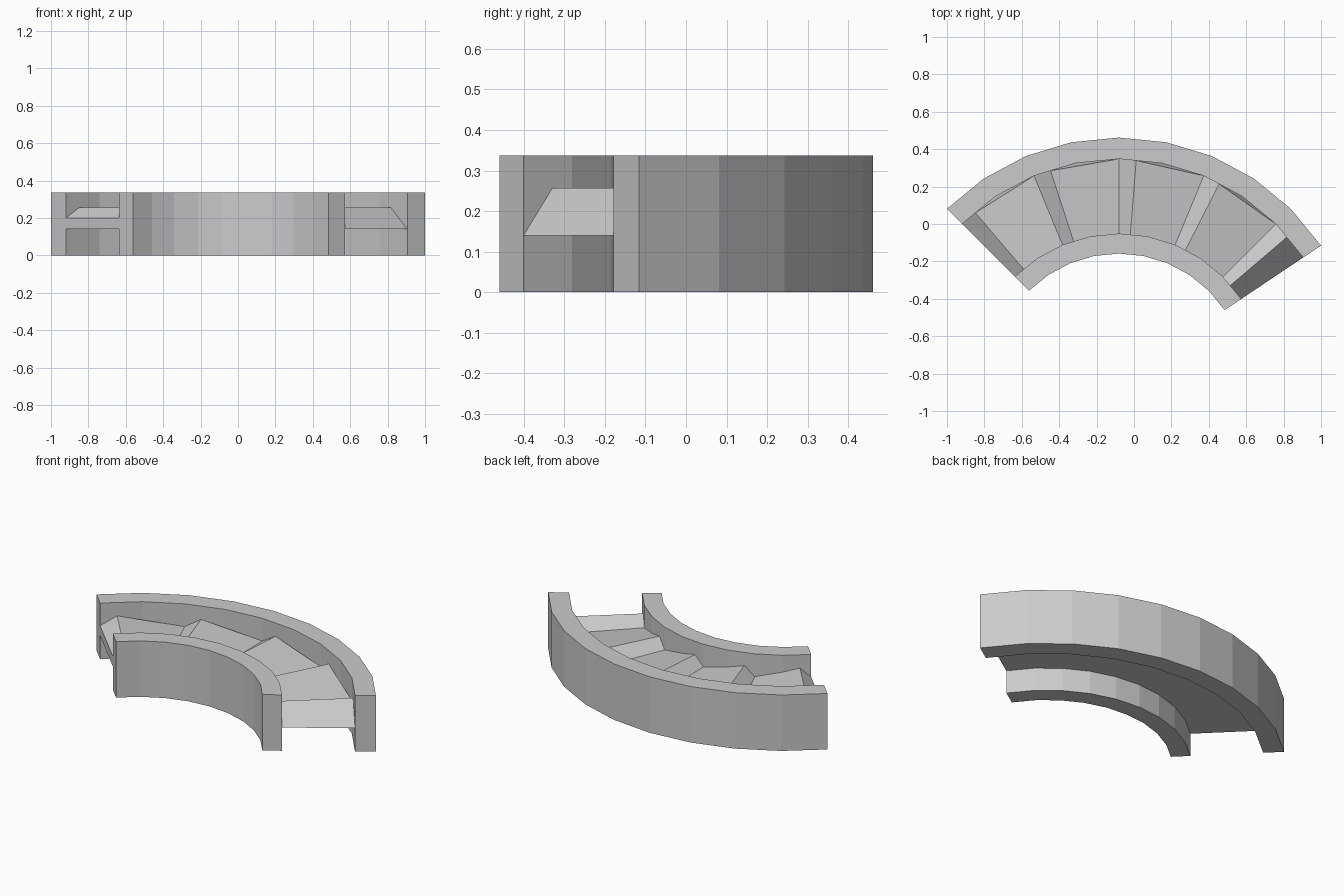
import bpy, bmesh, math

if "Cube" in bpy.data.objects:
    bpy.data.objects.remove(bpy.data.objects["Cube"])

CX, CY = -0.081, -0.838          # centre of the bend
STEP = 11.25                     # degrees per wall segment
START, SEGS = -45.0, 9
HEIGHT = 0.337
R_IN0, R_IN1, R_OUT0, R_OUT1 = 0.68, 0.787, 1.186, 1.30
Z_BASE, Z_LOW, Z_TOP = 0.14, 0.20, 0.257


def point(r, deg, z):
    """Point on the faceted arc, angle measured clockwise from +y."""
    half = STEP / 2
    off = (deg - START) % STEP
    if off > 1e-6:
        r *= math.cos(math.radians(half)) / math.cos(math.radians(off - half))
    a = math.radians(deg)
    return (CX + r * math.sin(a), CY + r * math.cos(a), z)


def finish(bm, name):
    bmesh.ops.recalc_face_normals(bm, faces=bm.faces)
    me = bpy.data.meshes.new(name)
    bm.to_mesh(me)
    bm.free()
    ob = bpy.data.objects.new(name, me)
    bpy.context.collection.objects.link(ob)


def wall(name, r0, r1):
    bm = bmesh.new()
    rings = []
    for i in range(SEGS + 1):
        d = START + i * STEP
        rings.append([bm.verts.new(point(r, d, z)) for r, z in
                      ((r0, 0), (r1, 0), (r1, HEIGHT), (r0, HEIGHT))])
    for a, b in zip(rings, rings[1:]):
        for k in range(4):
            bm.faces.new((a[k], a[(k + 1) % 4], b[(k + 1) % 4], b[k]))
    bm.faces.new(rings[0])
    bm.faces.new(rings[-1])
    finish(bm, name)


# Curved side walls
wall("inner_wall", R_IN0, R_IN1)
wall("outer_wall", R_OUT0, R_OUT1)

# Saw-toothed floor: short rise, long fall, repeated around the bend
bm = bmesh.new()
pair = lambda d, z: [bm.verts.new(point(r, d, z)) for r in (R_IN1, R_OUT0)]
base = [pair(START + i * STEP, Z_BASE) for i in range(SEGS + 1)]
top = []
for i in range(5):
    d = START + i * 2 * STEP
    top += [pair(d, Z_LOW), pair(d + 4.5, Z_TOP)]
surface = top + [base[-1]]       # last tooth slopes down to the base
for line in (base, surface):
    for a, b in zip(line, line[1:]):
        bm.faces.new((a[0], b[0], b[1], a[1]))
bm.faces.new((base[0][0], base[0][1], top[0][1], top[0][0]))
for s in (0, 1):
    for i in range(5):
        b0, b1 = base[2 * i][s], base[2 * i + 1][s]
        t0, t1 = top[2 * i][s], top[2 * i + 1][s]
        bm.faces.new((b0, b1, t1))
        bm.faces.new((b0, t1, t0))
        if i < 4:
            b2, t2 = base[2 * i + 2][s], top[2 * i + 2][s]
            bm.faces.new((b1, t2, t1))
            bm.faces.new((b1, b2, t2))
finish(bm, "stepped_floor")
